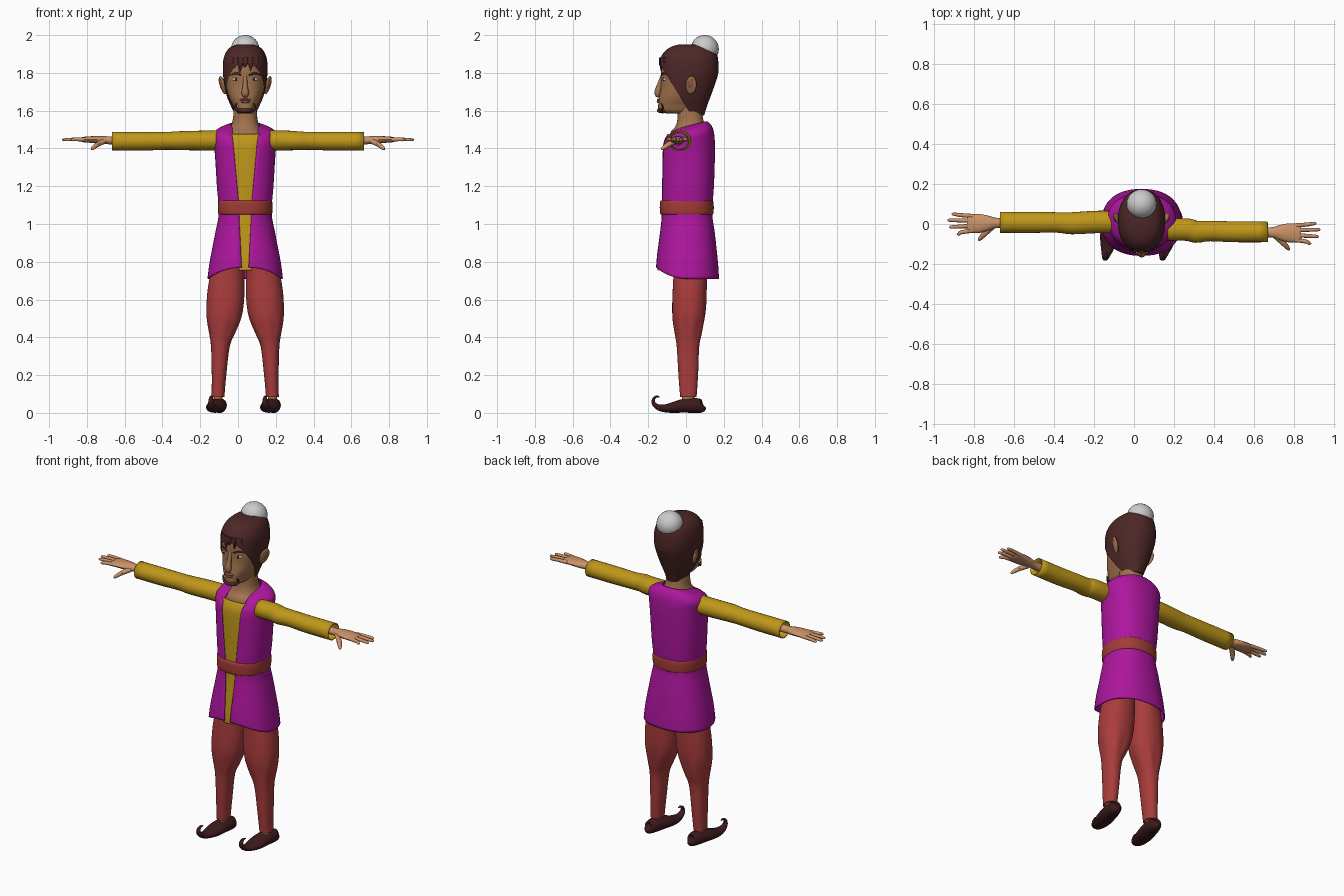
import bpy, bmesh
from math import sin, cos, pi, asin, copysign
from mathutils import Vector

CX = 0.038  # body centre line


def material(name, rgb):
    m = bpy.data.materials.new(name)
    m.diffuse_color = (*rgb, 1)
    return m


MAGENTA = material("magenta", (0.42, 0.008, 0.34))
GOLD = material("gold", (0.52, 0.31, 0.01))
RED = material("red", (0.40, 0.045, 0.045))
SASH = material("sash", (0.36, 0.045, 0.035))
HAIR = material("hair", (0.075, 0.02, 0.02))
SKIN = material("skin", (0.36, 0.17, 0.075))
HAND = material("hand_skin", (0.60, 0.29, 0.14))
SHOE = material("shoe", (0.045, 0.01, 0.012))
WHITE = material("eye_white", (0.75, 0.75, 0.75))
DARK = material("dark", (0.02, 0.015, 0.015))
LIP = material("lip", (0.30, 0.11, 0.065))


def smooth_path(rows, n=4):
    """Catmull-Rom interpolation of rows of numbers."""
    out = []
    for i in range(len(rows) - 1):
        p = [rows[max(0, min(len(rows) - 1, i + k))] for k in (-1, 0, 1, 2)]
        for j in range(n):
            t = j / n
            out.append([b + 0.5 * t * (c - a + t * (2*a - 5*b + 4*c - d + t * (3*(b - c) + d - a)))
                        for a, b, c, d in zip(*p)])
    return out + [list(rows[-1])]


def skin_rings(name, mat, rings, closed=True, cap=True, thick=0):
    """Bridge rows of points into one surface."""
    bm = bmesh.new()
    vs = [[bm.verts.new(p) for p in ring] for ring in rings]
    n = len(vs[0])
    for a, b in zip(vs, vs[1:]):
        for i in range(n if closed else n - 1):
            j = (i + 1) % n
            bm.faces.new((a[i], a[j], b[j], b[i]))
    if cap and closed:
        bm.faces.new(vs[0])
        bm.faces.new(vs[-1])
    bmesh.ops.recalc_face_normals(bm, faces=bm.faces)
    me = bpy.data.meshes.new(name)
    bm.to_mesh(me)
    bm.free()
    ob = bpy.data.objects.new(name, me)
    bpy.context.collection.objects.link(ob)
    if mat:
        me.materials.append(mat)
    if thick:
        mod = ob.modifiers.new("thickness", 'SOLIDIFY')
        mod.thickness = thick
        mod.offset = 0
    return ob


def R(z, hw, y0, y1, tilt=0, xc=CX):
    return (z, hw, y0, y1, tilt, xc)


def loft(name, mat, rows, span=None, sides=36, e=2.2, hem=0, fold=None, **kw):
    """Stack of horizontal rounded sections; span gives a start and end angle, 0 = front."""
    rings = []
    for z, hw, y0, y1, tilt, xc in smooth_path(rows):
        t0, t1 = span(z, hw) if span else (0, 2 * pi)
        ring = []
        for i in range(sides):
            t = t0 + (t1 - t0) * i / (sides if not span else sides - 1)
            s, c = sin(t), cos(t)
            k = 1 + (fold(z, t) if fold else 0)
            x = xc + k * hw * copysign(abs(s) ** (2 / e), s)
            y = (y0 + y1) / 2 - k * (y1 - y0) / 2 * copysign(abs(c) ** (2 / e), c)
            lift = hem * max(0, c) ** 2 * max(0, min(1, (1 - z) / 0.29))
            ring.append((x, y, z + tilt * (y - 0.03) + lift))
        rings.append(ring)
    return skin_rings(name, mat, rings, closed=not span, **kw)


def tube(name, mat, rows, side, sides=16, **kw):
    """Sweep along rows of (x, y, z, radius along side, other radius)."""
    rows = smooth_path(rows, 3)
    pts = [Vector(r[:3]) for r in rows]
    rings = []
    for i, r in enumerate(rows):
        tan = (pts[min(i + 1, len(pts) - 1)] - pts[max(i - 1, 0)]).normalized()
        nor = tan.cross(Vector(side)).normalized()
        sd = nor.cross(tan)
        rings.append([pts[i] + sd * r[3] * cos(2*pi*k/sides) + nor * r[4] * sin(2*pi*k/sides)
                      for k in range(sides)])
    return skin_rings(name, mat, rings, **kw)


def ball(name, mat, loc, scale, rot=(0, 0, 0)):
    bpy.ops.mesh.primitive_uv_sphere_add(segments=24, ring_count=14, location=loc, rotation=rot)
    ob = bpy.context.object
    ob.name, ob.scale = name, scale
    if mat:
        ob.data.materials.append(mat)
    return ob


# Long open vest with gold shirt panel in the gap
E = 2.3


def gap(z):
    keys = [(0.71, 0.018), (1.05, 0.032), (1.12, 0.035), (1.48, 0.068), (1.6, 0.066)]
    for (a, u), (b, v) in zip(keys, keys[1:]):
        if z <= b:
            return u + (v - u) * max(0, z - a) / (b - a)
    return keys[-1][1]


def angle(w, hw):
    return asin(min(0.97, w / hw) ** (E / 2))


body = [R(0.71, .197, -.156, .172), R(0.80, .185, -.15, .166), R(0.95, .156, -.135, .15),
        R(1.06, .137, -.127, .136), R(1.2, .147, -.127, .145), R(1.35, .156, -.126, .15),
        R(1.43, .163, -.121, .15), R(1.475, .166, -.10, .145, .08), R(1.50, .143, -.078, .135, .15),
        R(1.515, .105, -.06, .12, .22), R(1.522, .076, -.045, .108, .25)]
loft("vest", MAGENTA, body, span=lambda z, hw: (angle(gap(z), hw), 2*pi - angle(gap(z), hw)),
     sides=60, e=E, hem=0.06, thick=0.006)
panel = [R(z, hw - .004, y0 + .004, y1, 0) for z, hw, y0, y1, _, _ in body[:8]]
panel[0] = R(0.755, .186, -.148, .166)
loft("shirt_panel", GOLD, panel, span=lambda z, hw: (-angle(gap(z) + .012, hw), angle(gap(z) + .012, hw)),
     sides=12, e=E, thick=0.004)
loft("belt", SASH, [R(1.05, .136, -.13, .138), R(1.056, .143, -.137, .145), R(1.088, .145, -.139, .147),
                    R(1.118, .143, -.137, .145), R(1.125, .136, -.13, .138)], e=E)

# Neck and head
loft("neck", SKIN, [R(1.44, .11, -.09, .12), R(1.485, .1, -.082, .115), R(1.51, .08, -.06, .105),
                    R(1.545, .067, -.047, .093), R(1.60, .061, -.045, .085), R(1.66, .06, -.05, .08)])
loft("head", SKIN, [R(1.585, .035, -.105, .04), R(1.60, .052, -.142, .06), R(1.63, .066, -.147, .08),
                    R(1.67, .086, -.143, .10), R(1.72, .1, -.133, .12), R(1.78, .107, -.132, .14),
                    R(1.85, .108, -.131, .15), R(1.90, .095, -.11, .14), R(1.93, .07, -.07, .11)])

# Hair shell, cut along a slanted hairline
hair = loft("hair", HAIR, [R(1.575, .052, -.06, .096), R(1.63, .078, -.12, .113), R(1.68, .098, -.145, .132),
                           R(1.75, .112, -.145, .157), R(1.80, .118, -.143, .171), R(1.86, .117, -.14, .171),
                           R(1.905, .104, -.12, .162), R(1.935, .08, -.085, .14), R(1.95, .045, -.04, .1)])
bm = bmesh.new()
bm.from_mesh(hair.data)
bmesh.ops.bisect_plane(bm, geom=bm.verts[:] + bm.edges[:] + bm.faces[:], plane_co=(0, -.14, 1.85),
                       plane_no=(0, -0.27, -0.165), clear_outer=True)
bm.to_mesh(hair.data)
bm.free()
for x, z in ((-.055, 1.825), (-.025, 1.80), (.0, 1.83), (.03, 1.81), (.06, 1.835)):
    y = 0.135 * (1 - (x / .112) ** 2) ** 0.5
    tube("forelock", HAIR, [(CX + x * .9, -y + .005, 1.88, .018, .012), (CX + x, -y, 1.85, .014, .009),
                            (CX + x - .004, -y + .002, z, .002, .002)], (1, 0, 0), sides=8)
ball("bun", None, (CX, .10, 1.928), (.075, .074, .072), (-.3, 0, 0))

# Face
tube("nose", SKIN, [(CX, -.122, 1.785, .011, .012), (CX, -.138, 1.74, .012, .014),
                    (CX, -.149, 1.70, .019, .018), (CX, -.147, 1.682, .018, .015),
                    (CX, -.138, 1.674, .008, .006)], (1, 0, 0), sides=12)
ball("upper_lip", LIP, (CX, -.143, 1.658), (.031, .011, .006))
ball("lower_lip", LIP, (CX, -.144, 1.647), (.025, .011, .007))
ball("goatee", HAIR, (CX, -.125, 1.601), (.043, .03, .015))
for s in (-1, 1):
    ball("eye", WHITE, (CX + s * .047, -.106, 1.766), (.02, .016, .011))
    ball("iris", DARK, (CX + s * .046, -.119, 1.766), (.008, .005, .009))
    tube("eyebrow", HAIR, [(CX + s * .02, -.13, 1.787, .004, .004), (CX + s * .05, -.121, 1.798, .006, .005),
                           (CX + s * .082, -.094, 1.788, .002, .002)], (0, 0, 1), sides=8)
    ball("ear", SKIN, (CX + s * .119, .027, 1.735), (.012, .03, .05), (-.2, s * .25, -s * .4))
    ball("ear_hollow", LIP, (CX + s * .129, .024, 1.742), (.006, .016, .028), (-.2, s * .25, -s * .4))
    tube("beard_edge", HAIR, [(CX + s * .045, -.133, 1.64, .002, .002), (CX + s * .052, -.122, 1.62, .006, .004),
                              (CX + s * .038, -.13, 1.598, .008, .006)], (1, 0, 0), sides=8)

# Arms: sleeve, wrist, palm, fingers, thumb
for s in (-1, 1):
    ys, yh = (.01, .005) if s < 0 else (-.028, -.042)   # shoulder and hand depth
    x0 = CX + s * .13
    tube("sleeve", GOLD, [(x0, ys, 1.442, .054, .05), (x0 + s * .1, ys, 1.442, .054, .05),
                          (s * .31, (ys + yh) / 2 - .004, 1.441, .053, .048),
                          (s * .38, (ys + yh) / 2, 1.44, .049, .045), (s * .5, yh + .003, 1.438, .05, .047),
                          (s * .668, yh + .003, 1.438, .05, .047)], (0, 1, 0), sides=24, cap=False, thick=.004)
    tube("hand", HAND, [(s * .55, yh, 1.44, .027, .024), (s * .68, yh, 1.443, .025, .021),
                        (s * .72, yh, 1.445, .035, .021), (s * .77, yh - .002, 1.447, .047, .018),
                        (s * .82, yh - .004, 1.447, .046, .014), (s * .835, yh - .004, 1.447, .04, .008)],
         (0, 1, 0))
    for dy, spread, tip in ((.034, .044, .91), (.011, .014, .93), (-.014, -.02, .922), (-.037, -.055, .885)):
        tube("finger", HAND, [(s * .80, yh + dy, 1.447, .011, .011), (s * .86, yh + (dy + spread) / 2, 1.448, .01, .01),
                              (s * (tip - .01), yh + spread, 1.446, .008, .008),
                              (s * tip, yh + spread, 1.445, .003, .003)], (0, 1, 0), sides=10)
    tube("thumb", HAND, [(s * .71, yh - .02, 1.438, .016, .015), (s * .745, yh - .052, 1.42, .015, .013),
                         (s * .768, yh - .078, 1.402, .01, .01), (s * .775, yh - .088, 1.395, .004, .004)],
         (0, 1, 0), sides=10)

# Legs: baggy trousers, ankle, curled shoe
for s in (-1, 1):
    def leg(z, a, b, y0, y1):
        return R(z, (b - a) / 2, y0, y1, 0, CX + s * (a + b) / 2)
    loft("trouser_leg", RED, [leg(.085, .110, .178, -.031, .056), leg(.2, .1, .177, -.04, .064),
                              leg(.35, .082, .181, -.049, .07), leg(.42, .055, .19, -.058, .085),
                              leg(.50, .022, .203, -.07, .1), leg(.57, .008, .205, -.073, .107),
                              leg(.66, .003, .198, -.07, .11), leg(.76, .004, .178, -.066, .11),
                              leg(.95, -.005, .125, -.07, .1)],
         fold=lambda z, t: .035 * cos(7 * t) * max(0, 1 - abs(z - .45) / .1), sides=42)
    loft("ankle", SKIN, [leg(.04, .118, .17, -.022, .045), leg(.08, .12, .168, -.02, .045),
                         leg(.12, .12, .168, -.02, .045)], sides=20)
    path = [(.092, .04, .012, .02), (.082, .036, .03, .035), (.04, .04, .043, .04), (-.01, .038, .049, .037),
            (-.06, .03, .049, .03), (-.105, .024, .038, .022), (-.145, .029, .025, .016),
            (-.17, .048, .016, .011), (-.172, .072, .012, .008), (-.157, .086, .008, .006), (-.14, .084, .003, .003)]
    tube("shoe", SHOE, [(CX + s * .143 + .2 * (y - .02), y, z, a, b) for y, z, a, b in path], (1, 0, 0), sides=20)

bpy.ops.object.select_all(action='SELECT')
bpy.context.view_layer.objects.active = hair
bpy.ops.object.shade_smooth_by_angle(angle=0.7)
